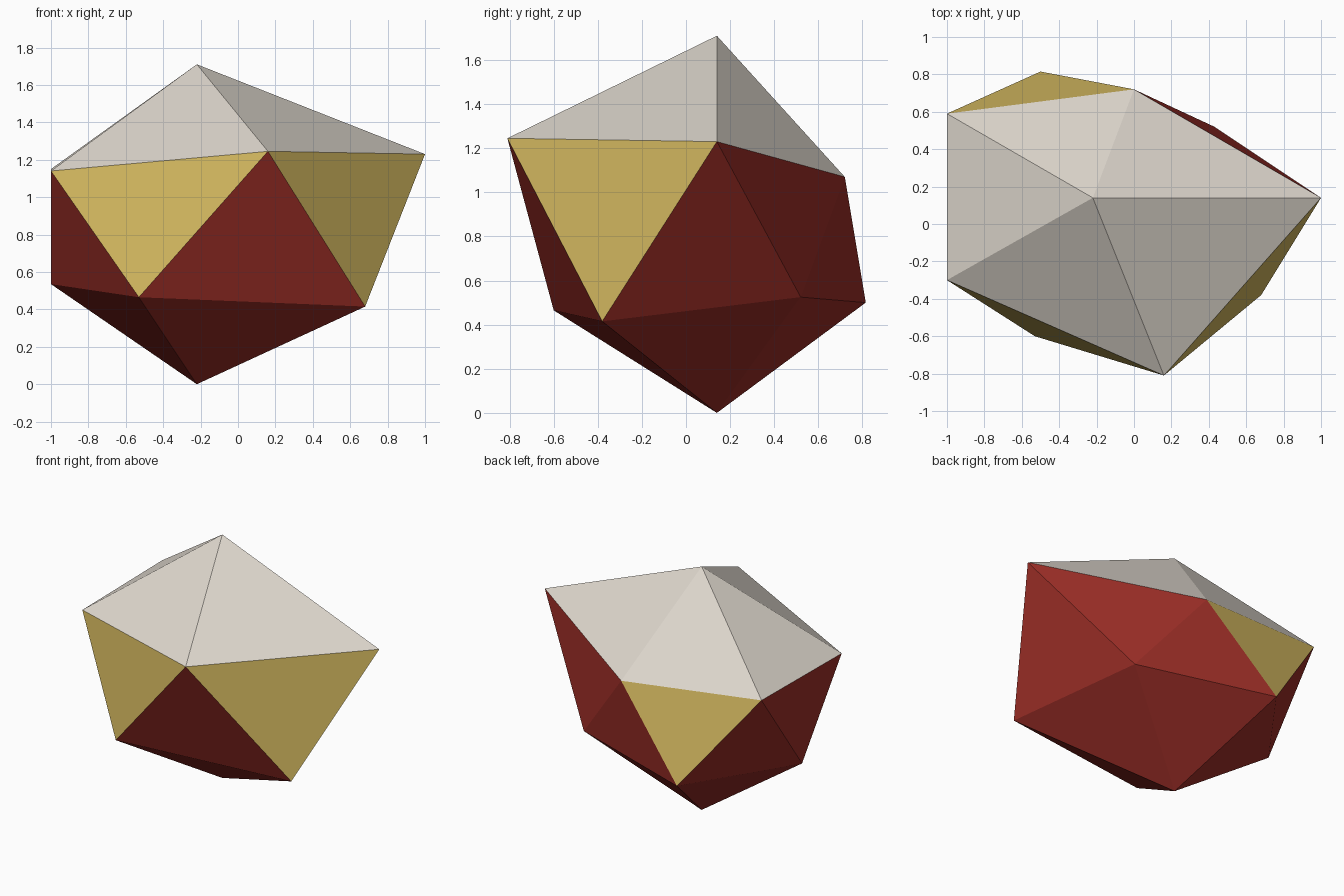
import bpy
import bmesh

cube = bpy.data.objects.get("Cube")
if cube:
    bpy.data.objects.remove(cube, do_unlink=True)


def make_material(name, rgb):
    mat = bpy.data.materials.new(name)
    mat.use_nodes = True
    colour = (*rgb, 1.0)
    mat.diffuse_color = colour
    mat.node_tree.nodes["Principled BSDF"].inputs["Base Color"].default_value = colour
    return mat


WHITE, GOLD, RED = range(3)
materials = [
    make_material("warm_white", (0.74, 0.69, 0.62)),
    make_material("gold", (0.68, 0.50, 0.12)),
    make_material("dark_red", (0.33, 0.027, 0.02)),
]

# Two poles and two staggered rings, each counter-clockwise from +x
top_point = (-0.22, 0.14, 1.71)
bottom_point = (-0.22, 0.14, 0.0)
upper_ring = [(1.0, 0.14, 1.23), (0.0, 0.72, 1.07), (-1.0, 0.59, 1.15),
              (-1.0, -0.30, 1.14), (0.16, -0.81, 1.245)]
lower_ring = [(0.43, 0.52, 0.525), (-0.50, 0.815, 0.50), (-1.0, 0.14, 0.535),
              (-0.53, -0.60, 0.465), (0.68, -0.38, 0.415)]
gold_panels = {1, 3, 4}

bm = bmesh.new()
top, bottom = bm.verts.new(top_point), bm.verts.new(bottom_point)
upper = [bm.verts.new(p) for p in upper_ring]
lower = [bm.verts.new(p) for p in lower_ring]


def add_face(corners, material_index):
    face = bm.faces.new(corners)
    face.material_index = material_index
    face.smooth = False


for i in range(len(upper)):
    j = (i + 1) % len(upper)
    # White cap
    add_face((top, upper[i], upper[j]), WHITE)
    # Waist: downward triangles, some gold, and upward red ones
    add_face((upper[j], upper[i], lower[i]), GOLD if i in gold_panels else RED)
    add_face((lower[i], lower[j], upper[j]), RED)
    # Red underside
    add_face((bottom, lower[j], lower[i]), RED)

bm.normal_update()
mesh = bpy.data.meshes.new("faceted_stone")
bm.to_mesh(mesh)
bm.free()
for mat in materials:
    mesh.materials.append(mat)
stone = bpy.data.objects.new("faceted_stone", mesh)
bpy.context.collection.objects.link(stone)
